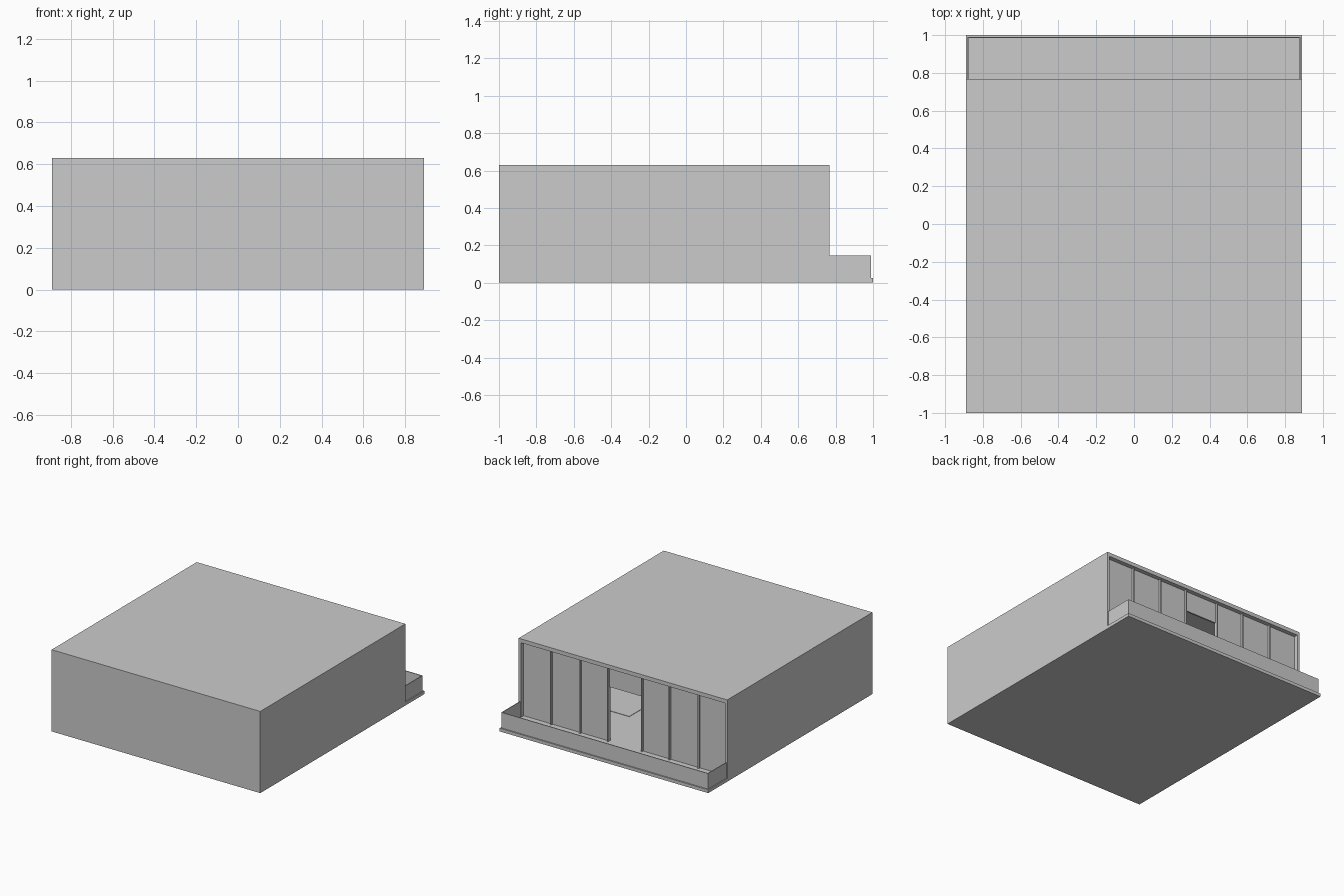
import bpy, bmesh

if "Cube" in bpy.data.objects:
    bpy.data.objects.remove(bpy.data.objects["Cube"])

grey = bpy.data.materials.new("plain grey")
grey.diffuse_color = (0.6, 0.6, 0.6, 1)
grey.use_nodes = True
grey.node_tree.nodes["Principled BSDF"].inputs["Base Color"].default_value = grey.diffuse_color

W, FRONT, BACK, TOP = 0.89, -1.0, 0.768, 0.63   # room shell extents
WALL, FLOOR, CEIL = 0.02, 0.025, 0.60           # shell thicknesses
GLAZE = 0.735                                   # outer plane of recessed panels


def finish(name, bm):
    bm.normal_update()
    me = bpy.data.meshes.new(name)
    bm.to_mesh(me)
    bm.free()
    me.materials.append(grey)
    ob = bpy.data.objects.new(name, me)
    bpy.context.collection.objects.link(ob)
    return ob


def add_box(bm, x0, x1, y0, y1, z0, z1):
    vs = bmesh.ops.create_cube(bm, size=1)["verts"]
    for v in vs:
        v.co = (x1 if v.co.x > 0 else x0,
                y1 if v.co.y > 0 else y0,
                z1 if v.co.z > 0 else z0)
    return vs


def box(name, *b):
    bm = bmesh.new()
    add_box(bm, *b)
    return finish(name, bm)


# Hollow room shell, open at the back: outer box, push the back face inward
bm = bmesh.new()
add_box(bm, -W, W, FRONT, BACK, 0, TOP)
bm.normal_update()
back = max(bm.faces, key=lambda f: f.normal.y)
bmesh.ops.inset_individual(bm, faces=[back], thickness=0.01)
for v in back.verts:
    v.co = ((W - WALL) * (1 if v.co.x > 0 else -1), BACK,
            CEIL if v.co.z > TOP / 2 else FLOOR)
out = bmesh.ops.extrude_discrete_faces(bm, faces=[back])
for v in out["faces"][0].verts:
    v.co.y = FRONT + WALL
bmesh.ops.recalc_face_normals(bm, faces=bm.faces[:])
finish("room_shell", bm)

# Recessed wall panels with an open doorway and a transom panel above it
IN = W - WALL
DOOR, DOOR_TOP = 0.14, 0.443
for side, x0, x1 in (("right", DOOR, IN), ("left", -IN, -DOOR)):
    box("wall_panel_" + side, x0, x1, GLAZE - 0.012, GLAZE, FLOOR, CEIL)
box("transom_panel", -DOOR, DOOR, GLAZE - 0.012, GLAZE, DOOR_TOP, CEIL)

# Thin upright bars between the panels
for i, x in enumerate((0.145, 0.38, 0.63)):
    for s, tag in ((1, "right"), (-1, "left")):
        box(f"upright_bar_{tag}_{i}", s * x - 0.005, s * x + 0.005,
            GLAZE - 0.001, GLAZE + 0.016, FLOOR, CEIL)

# Slightly raised floor area inside
box("inner_floor_plate", 0.255, IN, FRONT + WALL, 0.326, FLOOR, FLOOR + 0.003)

# Balcony slab and its thin three-sided parapet
box("balcony_slab", -W, W, BACK, 1.0, 0, FLOOR)
PX, PY, PT, PZ = 0.882, 0.99, 0.006, 0.145
bm = bmesh.new()
path = [(-PX, BACK), (-PX, PY), (PX, PY), (PX, BACK),
        (PX - PT, BACK), (PX - PT, PY - PT), (-PX + PT, PY - PT), (-PX + PT, BACK)]
face = bm.faces.new([bm.verts.new((x, y, FLOOR)) for x, y in path])
ext = bmesh.ops.extrude_face_region(bm, geom=[face])
for v in ext["geom"]:
    if isinstance(v, bmesh.types.BMVert):
        v.co.z = PZ
if not any(f is face for f in bm.faces):
    bm.faces.new([v for v in bm.verts if v.co.z < PZ - 0.01])
bmesh.ops.recalc_face_normals(bm, faces=bm.faces[:])
finish("balcony_parapet", bm)
